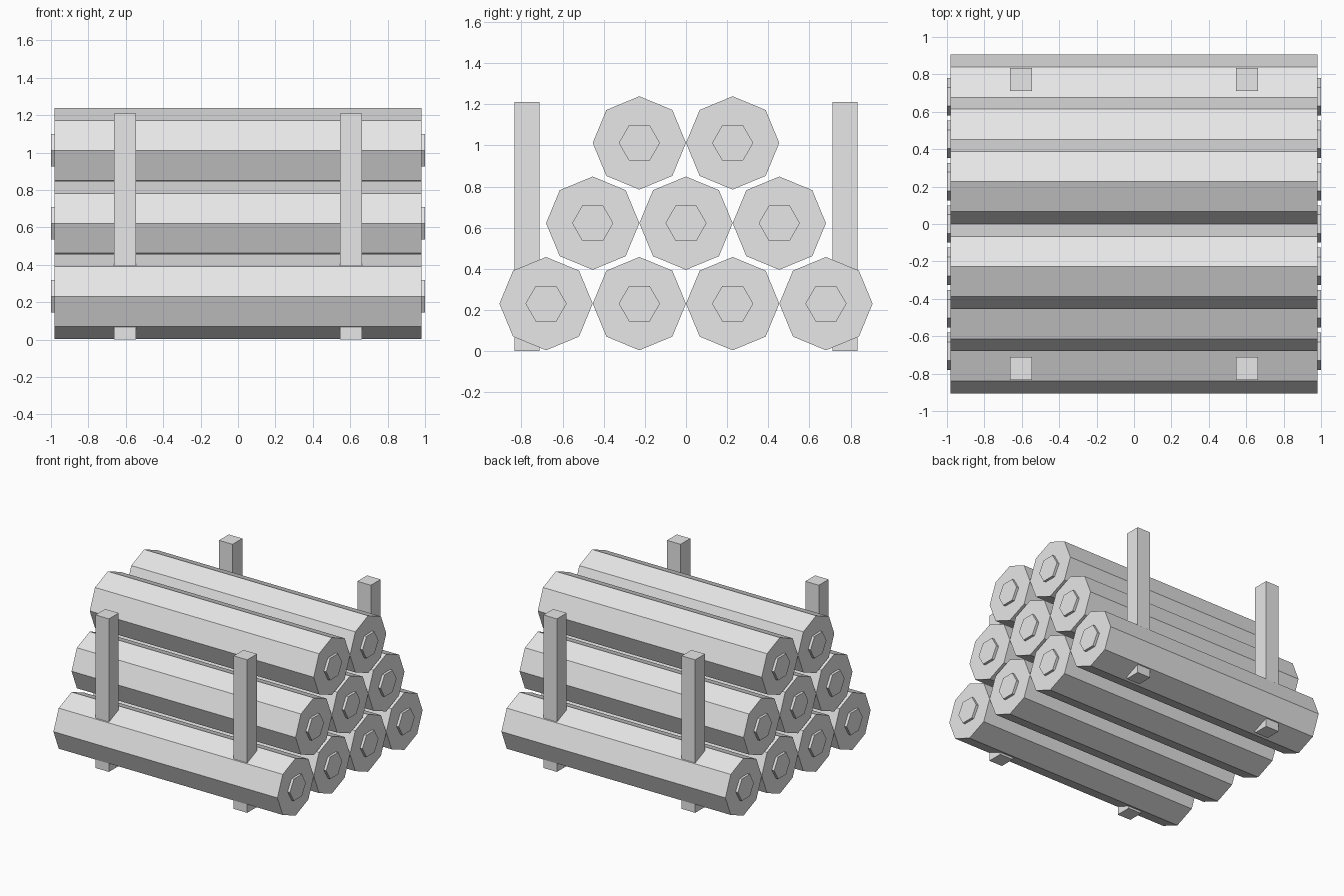
import bpy
import math
from mathutils import Matrix

if "Cube" in bpy.data.objects:
    bpy.data.objects.remove(bpy.data.objects["Cube"])

R = 0.2267        # log radius
LOG_HALF = 0.98   # half length of a log

wood = bpy.data.materials.new("grey")
wood.diffuse_color = (0.8, 0.8, 0.8, 1)
wood.use_nodes = True
wood.node_tree.nodes["Principled BSDF"].inputs["Base Color"].default_value = wood.diffuse_color


def prism(name, sides, radius, length, loc):
    """Flat-sided prism lying along x, with a corner pointing to +y."""
    bpy.ops.mesh.primitive_cylinder_add(vertices=sides, radius=radius, depth=length)
    ob = bpy.context.object
    ob.name = name
    # the cylinder's first corner is on +y; turn its axis from z to x
    ob.data.transform(Matrix.Rotation(math.pi / 2, 4, 'Y'))
    ob.location = loc
    ob.data.materials.append(wood)


# Stacked logs: rows of four, three and two, each with a raised core at both ends
for row, (count, z) in enumerate([(4, 0.231), (3, 0.622), (2, 1.012)]):
    for i in range(count):
        y = (2 * i - (count - 1)) * R
        prism(f"log_{row}_{i}", 8, R, 2 * LOG_HALF, (0, y, z))
        for side, x in (("left", -1), ("right", 1)):
            prism(f"log_core_{side}_{row}_{i}", 6, 0.1, 0.03, (x * 0.985, y, z))

# Upright posts holding the stack at its four corners
for x in (-0.605, 0.605):
    for y in (-0.772, 0.772):
        bpy.ops.mesh.primitive_cube_add(size=1, location=(x, y, 0.605))
        post = bpy.context.object
        post.name = "post"
        post.scale = (0.118, 0.122, 1.21)
        post.data.materials.append(wood)
